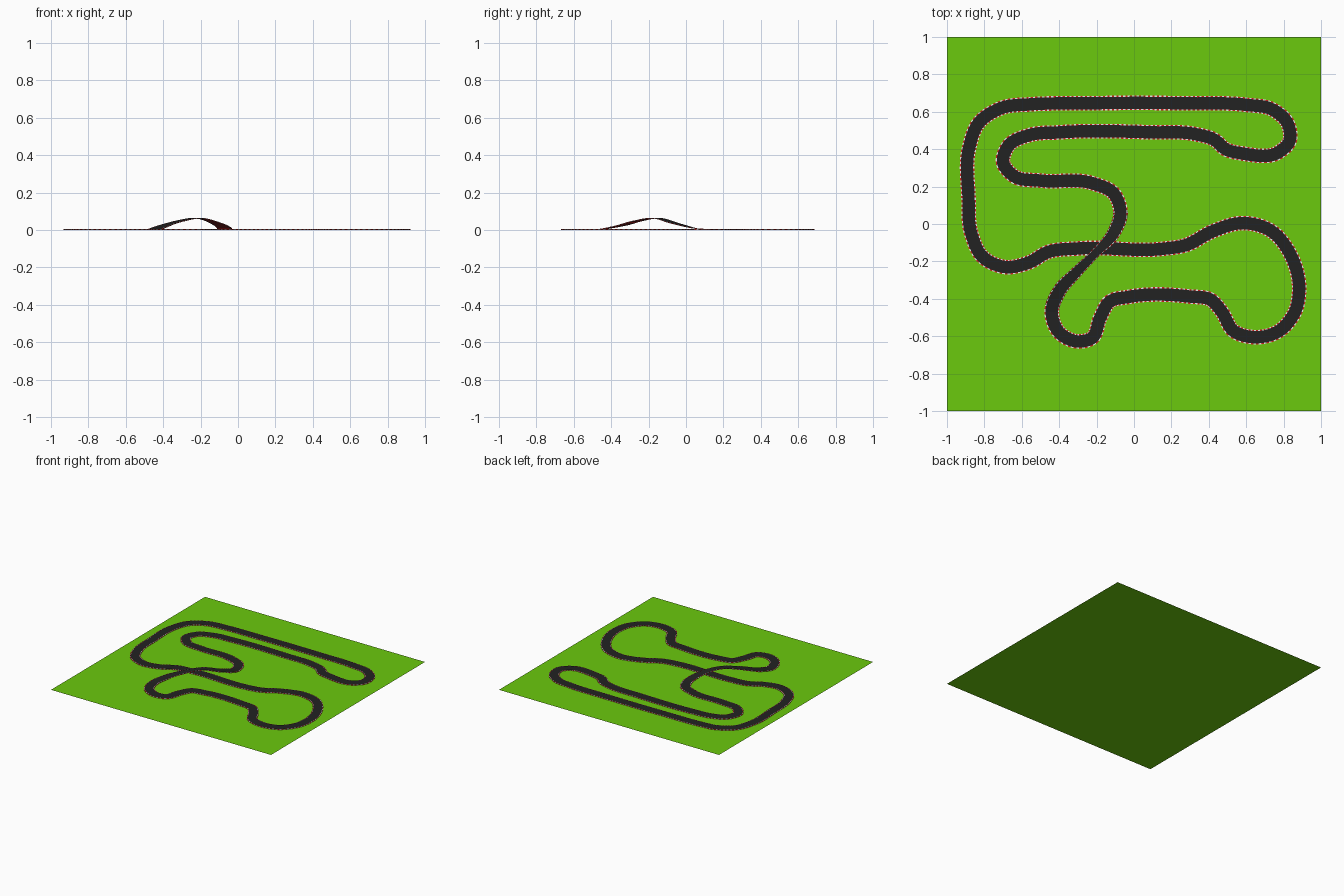
import bpy
from mathutils import Vector
from mathutils.geometry import interpolate_bezier

cube = bpy.data.objects.get("Cube")
if cube:
    bpy.data.objects.remove(cube, do_unlink=True)


def make_material(name, colour):
    mat = bpy.data.materials.new(name)
    mat.use_nodes = True
    mat.diffuse_color = (*colour, 1)
    shader = next(n for n in mat.node_tree.nodes if n.type == "BSDF_PRINCIPLED")
    shader.inputs["Base Color"].default_value = (*colour, 1)
    return mat


grass = make_material("grass green", (0.145, 0.585, 0.004))
asphalt = make_material("asphalt black", (0.016, 0.016, 0.016))
red = make_material("kerb red", (0.6, 0.012, 0.012))
white = make_material("kerb white", (0.8, 0.8, 0.8))


def make_object(name, verts, faces, materials, pick=None):
    mesh = bpy.data.meshes.new(name)
    mesh.from_pydata(verts, [], faces)
    for mat in materials:
        mesh.materials.append(mat)
    if pick:
        for poly in mesh.polygons:
            poly.material_index = pick(poly.index)
    obj = bpy.data.objects.new(name, mesh)
    bpy.context.collection.objects.link(obj)
    return obj


# Centre line of the circuit, split by stretch
back_straight = [(-.55, .64), (-.3, .645), (.3, .645), (.6, .637)]
hairpin = [(.74, .612), (.82, .54), (.83, .44), (.77, .382)]
inner_straight = [(.58, .377), (.49, .4), (.43, .45), (.33, .48), (.1, .49), (-.4, .49)]
inner_turn = [(-.56, .475), (-.67, .42), (-.7, .33), (-.64, .255), (-.5, .232), (-.22, .217)]
bridge = [(-.11, .165), (-.072, .06, .004), (-.11, -.05, .03), (-.21, -.16, .06),
          (-.31, -.26, .045), (-.4, -.36, .018), (-.44, -.47)]
front_turn = [(-.4, -.58), (-.3, -.628), (-.225, -.61), (-.18, -.5), (-.13, -.415), (-.03, -.39)]
front_straight = [(.3, -.388), (.41, -.405), (.47, -.47), (.53, -.57), (.64, -.605)]
right_loop = [(.77, -.575), (.86, -.47), (.883, -.34), (.84, -.17), (.73, -.035), (.58, .005)]
underpass = [(.43, -.035), (.27, -.115), (.15, -.133), (-.3, -.131), (-.46, -.15)]
left_bend = [(-.56, -.205), (-.69, -.23), (-.81, -.175), (-.87, -.05)]
left_side = [(-.885, .15), (-.883, .4), (-.83, .54), (-.71, .62)]

points = [Vector(p).to_3d() for part in (
    back_straight, hairpin, inner_straight, inner_turn, bridge, front_turn,
    front_straight, right_loop, underpass, left_bend, left_side) for p in part]


def tangent(i):
    before = points[i] - points[i - 1]
    after = points[(i + 1) % len(points)] - points[i]
    a, b = before.length, after.length
    return (before * (b / a) + after * (a / b)) / (a + b)


# Smooth closed curve through the points
dense = []
for i, start in enumerate(points):
    j = (i + 1) % len(points)
    reach = (points[j] - start).length / 3
    dense += interpolate_bezier(start, start + tangent(i) * reach,
                                points[j] - tangent(j) * reach, points[j], 40)[:-1]
dense.append(dense[0])

# Even spacing along the curve, so that the kerb blocks match in length
travel = [0.0]
for a, b in zip(dense, dense[1:]):
    travel.append(travel[-1] + (b - a).length)
COUNT = 2 * round(travel[-1] / 0.024)
path, k = [], 0
for i in range(COUNT):
    goal = travel[-1] * i / COUNT
    while travel[k + 1] < goal:
        k += 1
    share = (goal - travel[k]) / (travel[k + 1] - travel[k])
    path.append(dense[k].lerp(dense[k + 1], share))


def ribbon(name, section, materials, pick=None):
    """Sweep a section of (sideways, height) points round the closed path."""
    verts, faces = [], []
    n = len(section)
    for i, p in enumerate(path):
        t = path[(i + 1) % COUNT] - path[i - 1]
        side = Vector((-t.y, t.x, 0)).normalized()
        pinch = 1 - 0.35 * (max(p.z, 0) / 0.06) ** 2
        for across, lift in section:
            verts.append(p * 1 + side * across * pinch
                         + Vector((0, 0, lift + max(0, -p.z))))
        for s in range(n - 1):
            a, b = i * n + s, (i + 1) % COUNT * n + s
            faces.append((a, b, b + 1, a + 1))
    chooser = (lambda f: pick(f // (n - 1))) if pick else None
    return make_object(name, verts, faces, materials, chooser)


ROAD, EDGE, LOW, TOP = 0.033, 0.039, 0.001, 0.005


def alternate(step):
    return step % 2


# Ground sheet
make_object("grass_ground", [(-1, -1, 0), (1, -1, 0), (1, 1, 0), (-1, 1, 0)],
            [(0, 1, 2, 3)], [grass])

# Road surface, kerbs and the underside seen below the bridge
ribbon("road_surface", [(-ROAD, TOP), (ROAD, TOP)], [asphalt])
ribbon("left_kerb", [(ROAD, TOP), (EDGE, TOP), (EDGE, LOW)], [red, white], alternate)
ribbon("right_kerb", [(-EDGE, LOW), (-EDGE, TOP), (-ROAD, TOP)], [red, white], alternate)
ribbon("road_underside", [(EDGE, LOW), (-EDGE, LOW)], [red, asphalt], alternate)
